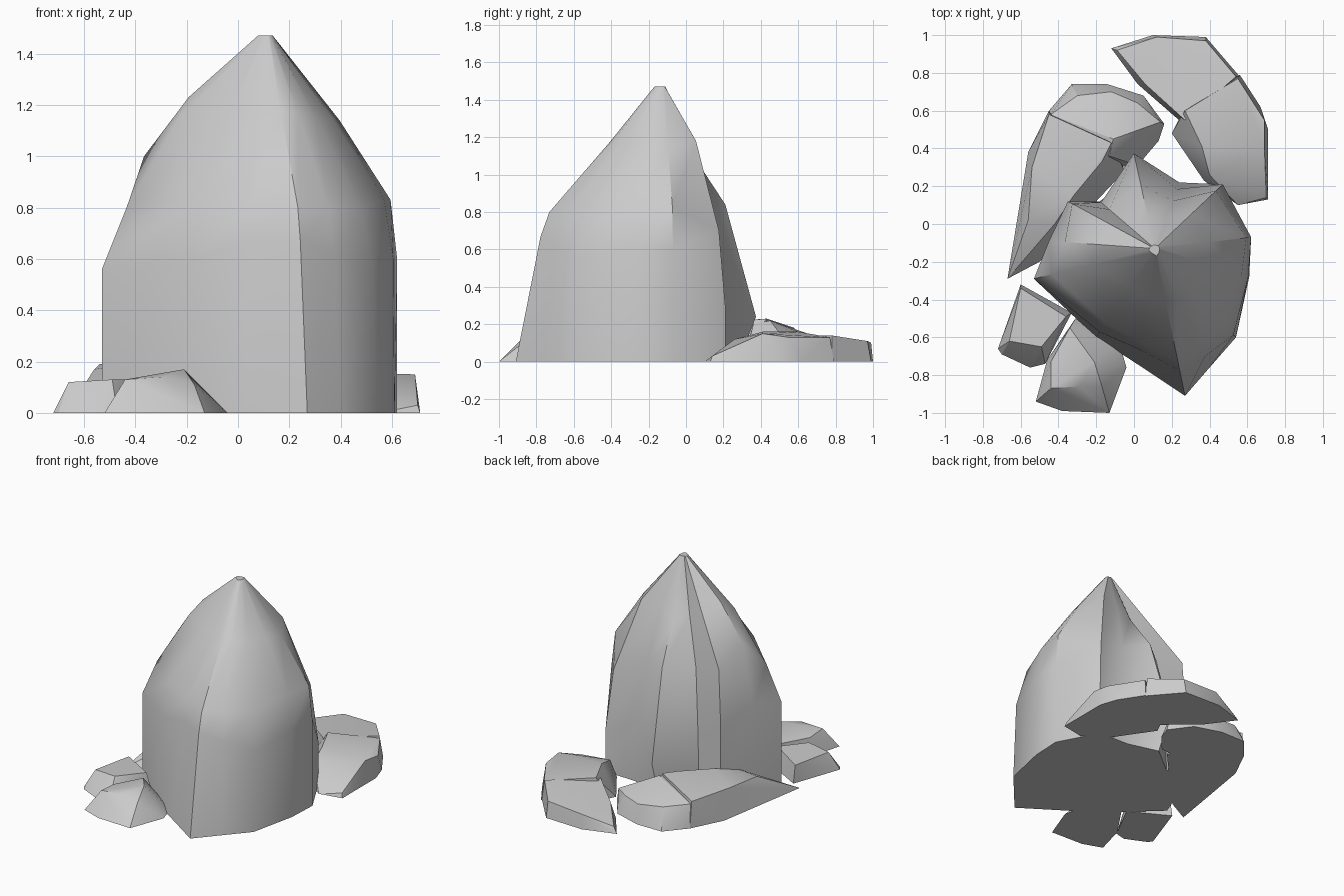
import bpy, bmesh, math


def finish(name, bm, angle):
    bmesh.ops.recalc_face_normals(bm, faces=bm.faces)
    mesh = bpy.data.meshes.new(name)
    bm.to_mesh(mesh)
    bm.free()
    ob = bpy.data.objects.new(name, mesh)
    bpy.context.collection.objects.link(ob)
    bpy.ops.object.select_all(action='DESELECT')
    ob.select_set(True)
    bpy.context.view_layer.objects.active = ob
    bpy.ops.object.shade_smooth_by_angle(angle=math.radians(angle))


def rock(name, base, top):
    """Chipped stone: hull of a ground outline and raised points."""
    bm = bmesh.new()
    for x, y in base:
        bm.verts.new((x, y, 0))
    for p in top:
        bm.verts.new(p)
    bmesh.ops.convex_hull(bm, input=bm.verts)
    loose = [v for v in bm.verts if not v.link_faces]
    bmesh.ops.delete(bm, geom=loose, context='VERTS')
    bmesh.ops.dissolve_limit(bm, angle_limit=math.radians(4),
                             verts=bm.verts, edges=bm.edges)
    finish(name, bm, 25)


# Main boulder: ridges running from the ground to the peak.
# Each ridge: ground corner, then (share of distance from the peak axis, height)
AX, AY, PEAK = 0.11, -0.13, 1.47
ridges = [
    ((.27, -.91), (.83, .67), (.77, .80), (.36, 1.17)),
    ((.40, -.76), (.91, .62), (.83, .80), (.42, 1.17)),
    ((.54, -.60), (.97, .55), (.86, .80), (.45, 1.15)),
    ((.61, -.28), (.99, .60), (.92, .83), (.51, 1.15)),
    ((.62, -.07), (1.0, .60), (.95, .83), (.56, 1.14)),
    ((.47, .21), (1.0, .30), (.90, .70), (.54, 1.18)),
    ((.24, .22), (.90, .40), (.72, .80), (.46, 1.14)),
    ((.02, .28), (1.23, .24), (.83, .84), (.43, 1.09)),
    ((-.18, .12), (.98, .35), (.83, .83), (.40, 1.13)),
    ((-.35, .12), (1.0, .50), (.95, .88), (.52, 1.16)),
    ((-.45, -.09), (1.0, .60), (.85, 1.0), (.54, 1.23)),
    ((-.53, -.29), (1.0, .56), (.85, .80), (.52, 1.16)),
    ((-.20, -.60), (.94, .60), (.84, .83), (.43, 1.18)),
    ((.03, -.75), (.87, .67), (.81, .80), (.41, 1.17)),
]
bm = bmesh.new()
columns = []
for (x, y), *steps in ridges:
    profile = [(1, 0)] + steps + [(.05, PEAK)]
    columns.append([bm.verts.new((AX + (x - AX) * t, AY + (y - AY) * t, z))
                    for t, z in profile])
for a, b in zip(columns, columns[1:] + columns[:1]):
    for k in range(4):
        bm.faces.new((a[k], b[k], b[k + 1], a[k + 1]))
bm.faces.new([c[0] for c in columns])
bm.faces.new([c[-1] for c in columns])
finish("main_boulder", bm, 35)

# Back left stone, split by a crease, its inner side running under the boulder
rock("left_stone_front",
     [(-.67, -.29), (-.57, .1), (-.56, .38), (-.45, .6), (-.08, .38), (-.05, .28),
      (-.28, .03), (-.5, -.2)],
     [(-.56, .02, .17), (-.54, .3, .19), (-.45, .58, .18), (-.12, .43, .23),
      (-.17, .33, .22), (-.32, .15, .21), (-.42, 0, .17)])
rock("left_stone_back",
     [(-.45, .6), (-.33, .74), (-.14, .74), (.05, .68), (.16, .53), (.13, .44), (.02, .31),
      (-.14, .3)],
     [(-.44, .58, .16), (-.11, .45, .22), (-.3, .68, .14), (-.12, .7, .12), (.02, .64, .12),
      (.14, .54, .1), (-.13, .36, .2)])

# Back right stone, two slabs
rock("right_stone_back",
     [(-.12, .93), (.1, 1), (.38, .99), (.56, .78), (.25, .54), (.02, .74)],
     [(.12, .99, .1), (.38, .97, .11), (.54, .78, .14), (.27, .55, .14),
      (-.09, .92, .04), (.06, .74, .1)])
rock("right_stone_front",
     [(.56, .79), (.67, .62), (.71, .5), (.71, .13), (.55, .1), (.37, .23), (.2, .48), (.26, .6)],
     [(.55, .77, .13), (.27, .6, .16), (.36, .41, .16), (.69, .41, .15),
      (.69, .55, .13), (.4, .26, .12), (.7, .14, .03)])

# Small front left stones
rock("small_stone_left",
     [(-.6, -.32), (-.33, -.47), (-.47, -.74), (-.55, -.76), (-.7, -.69), (-.72, -.66)],
     [(-.6, -.34, .12), (-.36, -.49, .13), (-.49, -.65, .13), (-.66, -.62, .12)])
rock("small_stone_front",
     [(-.52, -.94), (-.38, -.99), (-.13, -1), (-.04, -.76), (-.08, -.62), (-.31, -.5), (-.46, -.72)],
     [(-.44, -.87, .13), (-.29, -.86, .14), (-.21, -.73, .17), (-.17, -.86, .11),
      (-.34, -.55, .12), (-.44, -.73, .12)])
